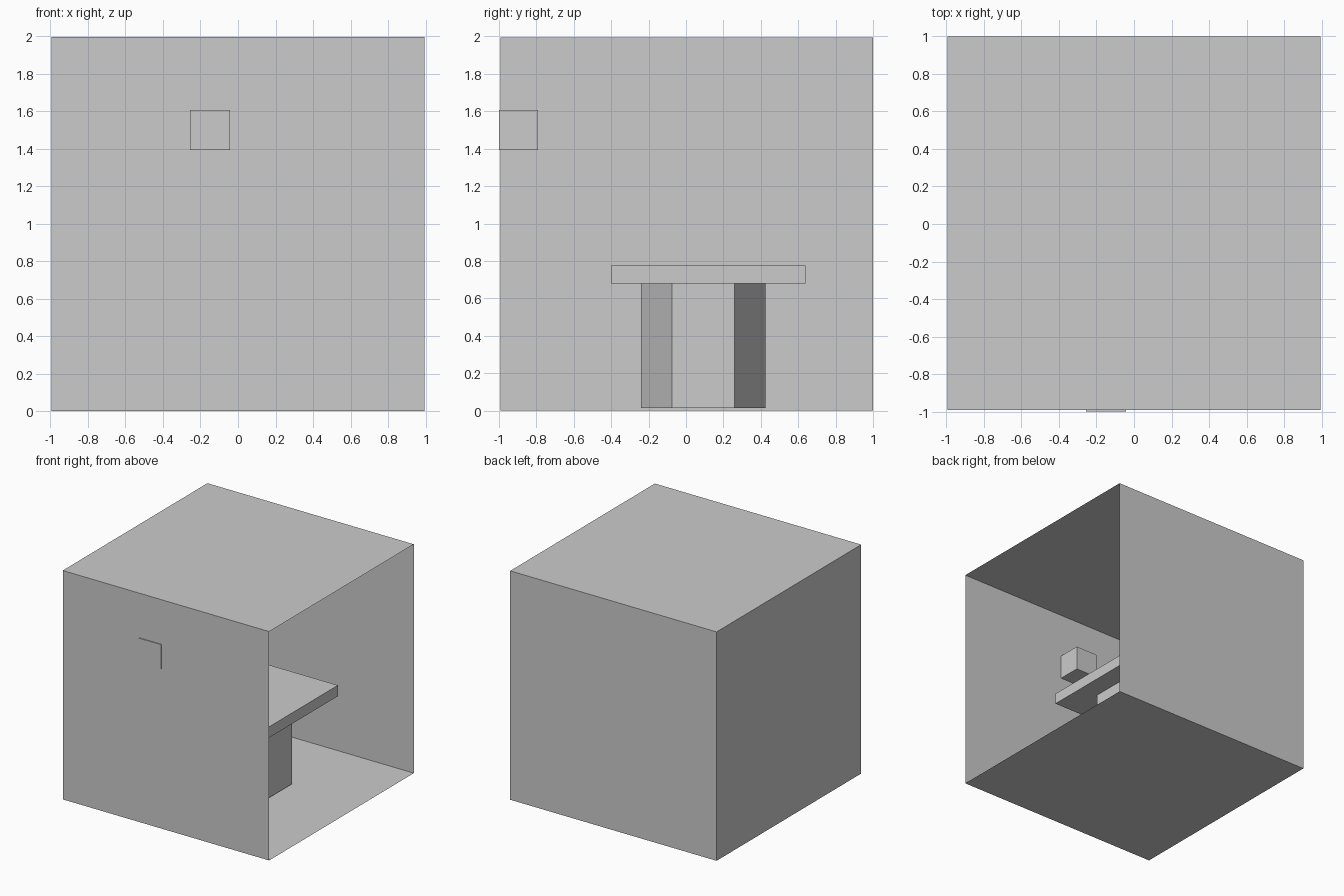
import bpy, bmesh
from math import pi

if "Cube" in bpy.data.objects:
    bpy.data.objects.remove(bpy.data.objects["Cube"])


def box(name, lo, hi):
    size = [b - a for a, b in zip(lo, hi)]
    mid = [(a + b) / 2 for a, b in zip(lo, hi)]
    bpy.ops.mesh.primitive_cube_add(size=1, location=mid)
    obj = bpy.context.object
    obj.name = name
    for v in obj.data.vertices:
        v.co = [c * s for c, s in zip(v.co, size)]
    return obj


# Room shell: single-surface cube with the right side open
room = box("room_shell", (-0.995, -0.992, 0), (0.995, 1.0, 1.995))
bm = bmesh.new()
bm.from_mesh(room.data)
open_side = [f for f in bm.faces if f.normal.x > 0.9]
bmesh.ops.delete(bm, geom=open_side, context='FACES_ONLY')
bm.to_mesh(room.data)
bm.free()

# Table: square top on a hexagonal pedestal
box("table_top", (-0.525, -0.40, 0.68), (0.515, 0.64, 0.775))
bpy.ops.mesh.primitive_cylinder_add(vertices=6, radius=0.3325, depth=0.665,
                                    location=(0.053, 0.0925, 0.3475))
bpy.context.object.name = "table_pedestal"

# Small box set into the front wall
box("wall_box", (-0.256, -1.0, 1.393), (-0.043, -0.79, 1.606))
